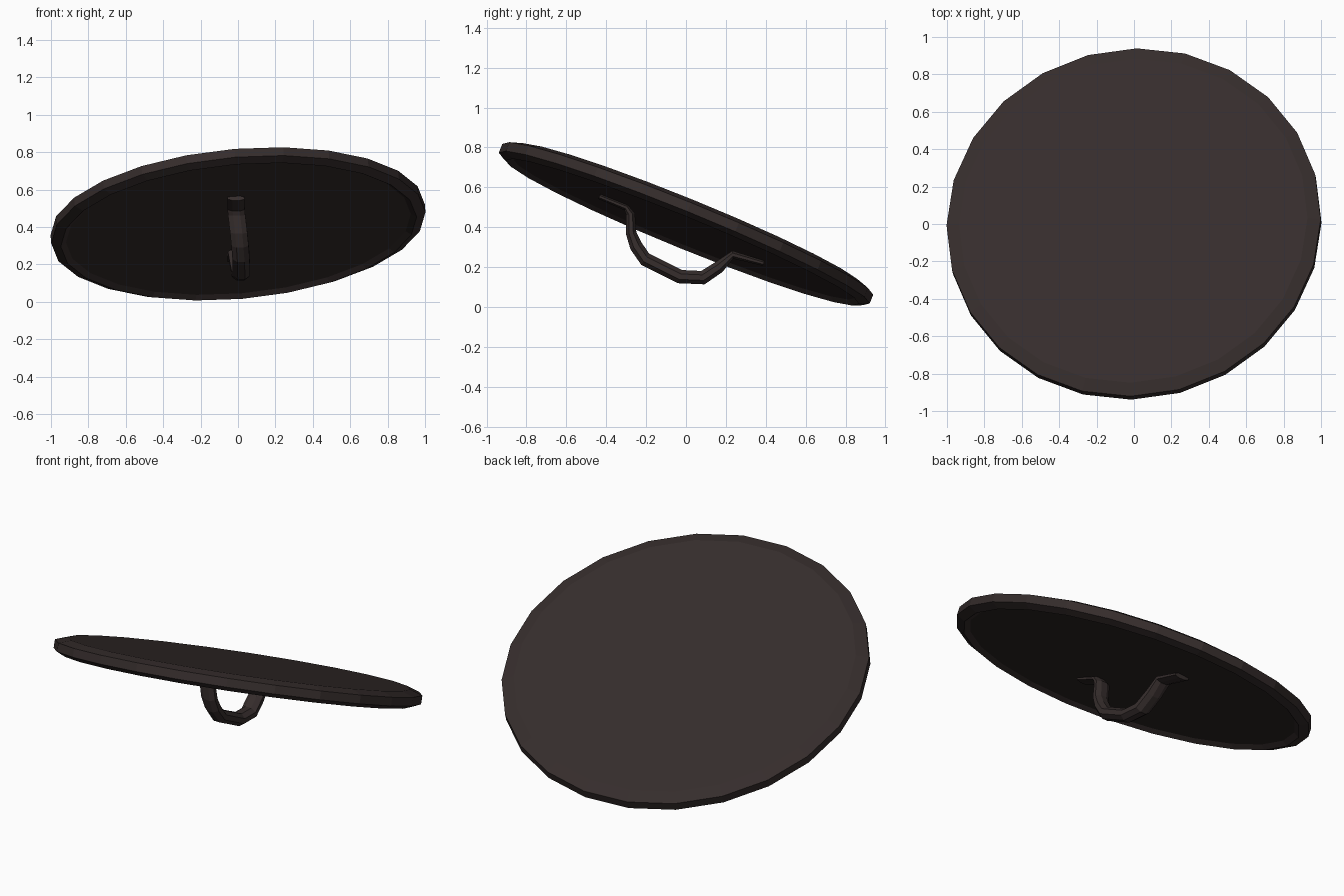
import bpy, bmesh, math
from mathutils import Vector

if "Cube" in bpy.data.objects:
    bpy.data.objects.remove(bpy.data.objects["Cube"])

mat = bpy.data.materials.new("dark brown")
mat.diffuse_color = (0.036, 0.026, 0.025, 1)
mat.use_nodes = True
mat.node_tree.nodes["Principled BSDF"].inputs["Base Color"].default_value = mat.diffuse_color

NORMAL = Vector((-0.09, 0.408, 1)).normalized()
CENTRE = Vector((0, 0, 0.4175))


def finish(name, rings):
    """Skin a list of equal-sized vertex rings into a closed, flat-shaded object."""
    bm = bmesh.new()
    vs = [[bm.verts.new(p) for p in r] for r in rings]
    n = len(rings[0])
    for a, b in zip(vs, vs[1:]):
        for i in range(n):
            j = (i + 1) % n
            bm.faces.new((a[i], a[j], b[j], b[i]))
    bm.faces.new(vs[0])
    bm.faces.new(vs[-1])
    bmesh.ops.recalc_face_normals(bm, faces=bm.faces)
    me = bpy.data.meshes.new(name)
    bm.to_mesh(me)
    bm.free()
    me.materials.append(mat)
    ob = bpy.data.objects.new(name, me)
    bpy.context.collection.objects.link(ob)
    return ob


# Tilted round plate: raised rim, shallow recess underneath, (radius, height)
SIDES = 24
rot = Vector((0, 0, 1)).rotation_difference(NORMAL).to_matrix()
profile = [(0.925, -0.026), (0.955, -0.046), (1.004, -0.024),
           (1.004, 0.024), (0.935, 0.047)]
rings = []
for r, h in profile:
    angles = [2 * math.pi * i / SIDES for i in range(SIDES)]
    rings.append([CENTRE + rot @ Vector((r * math.cos(a), r * math.sin(a), h))
                  for a in angles])
finish("round_plate", rings)

# Curved grip on the underside, with flat tabs at both ends: (y, z, half thickness)
path = [(-0.435, 0.554, 0.013), (-0.30, 0.499, 0.016), (-0.278, 0.465, 0.022),
        (-0.275, 0.37, 0.026),
        (-0.25, 0.305, 0.032), (-0.205, 0.24, 0.034), (-0.03, 0.152, 0.034),
        (0.085, 0.147, 0.034), (0.165, 0.20, 0.030), (0.235, 0.262, 0.020),
        (0.39, 0.219, 0.013)]
pts = []
for y, z, t in path:
    depth = NORMAL.y * y + NORMAL.z * (z - CENTRE.z)
    pts.append(Vector((-0.01 - 0.13 * (depth + 0.04), y, z)))
rings = []
for k, p in enumerate(pts):
    d = (pts[min(k + 1, len(pts) - 1)] - pts[max(k - 1, 0)]).normalized()
    across = Vector((0, -d.z, d.y)).normalized()
    t = path[k][2] * 1.1
    rings.append([p + Vector((0.05 * math.cos(a), 0, 0)) + across * t * math.sin(a)
                  for a in (2 * math.pi * (i + 0.5) / 8 for i in range(8))])
finish("grip", rings)
